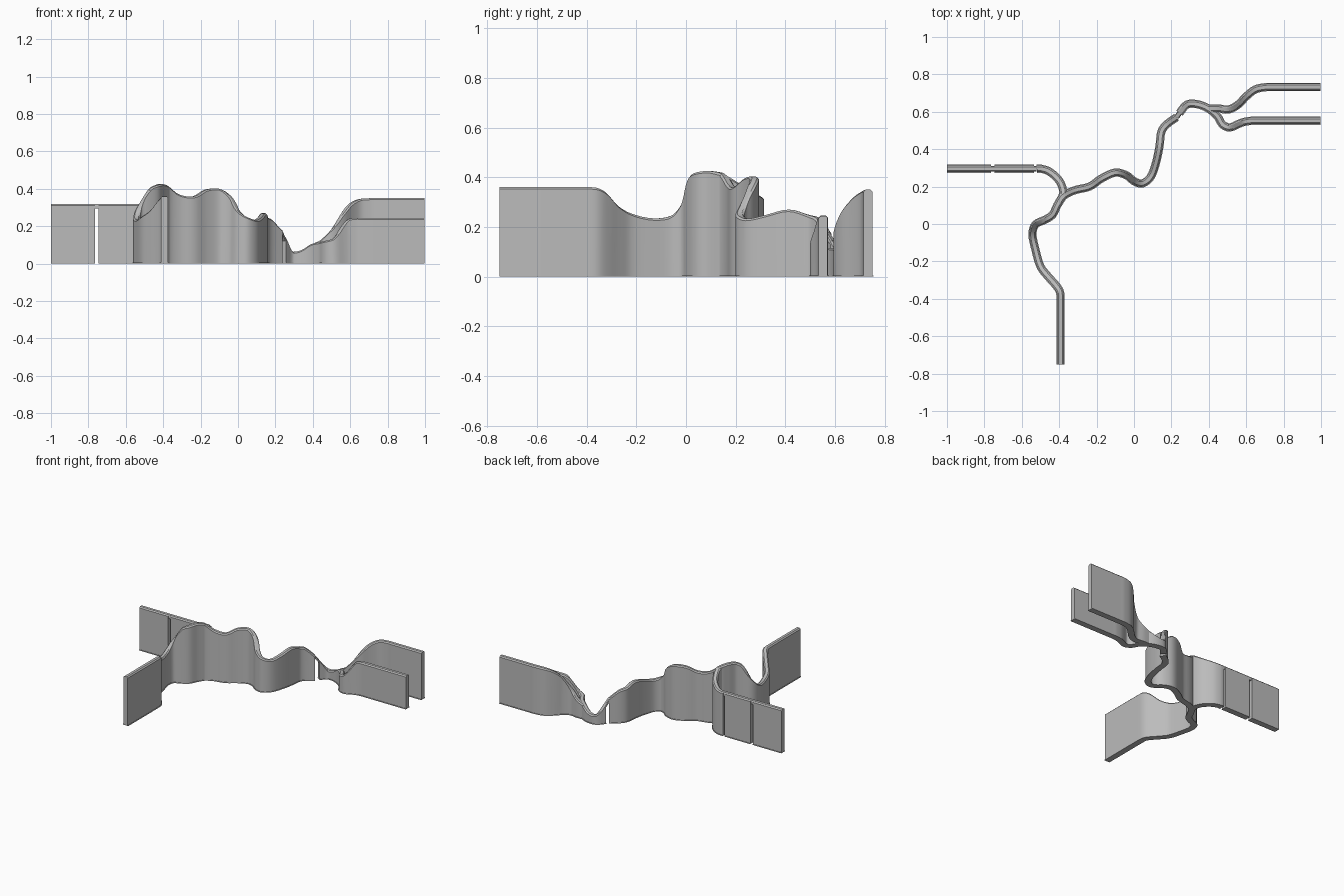
import bpy, bmesh, math
from mathutils import Vector

cube = bpy.data.objects.get("Cube")
if cube:
    bpy.data.objects.remove(cube, do_unlink=True)

grey = bpy.data.materials.new("plain_grey")
grey.use_nodes = True
COLOUR = (0.5, 0.5, 0.5, 1)
grey.diffuse_color = COLOUR
grey.node_tree.nodes["Principled BSDF"].inputs["Base Color"].default_value = COLOUR

HALF = 0.018      # half thickness of a wall
FOOT = 0.022      # half width of the thin foot
BEVEL = 0.008


def smooth_path(points, steps=4):
    """Hermite curve through (x, y, height) points, tangents scaled by spacing."""
    pts = [Vector(p) for p in points]
    last = len(pts) - 1
    if last == 1:
        return pts

    def tangent(i):
        a, b, c = pts[max(i - 1, 0)], pts[i], pts[min(i + 1, last)]
        return (c - a) / ((b - a).length + (c - b).length)

    result = []
    for i in range(last):
        a, b = pts[i], pts[i + 1]
        size = (b - a).length
        for k in range(steps):
            t = k / steps
            s = t * t * (3 - 2 * t)
            result.append(a.lerp(b, s)
                          + tangent(i) * size * t * (1 - t) ** 2
                          - tangent(i + 1) * size * t * t * (1 - t))
    return result + [pts[-1]]


def wall_profile(height):
    """Footed wall with a chamfered top: right side going up."""
    return [(FOOT, 0), (FOOT, 0.005), (HALF, 0.005),
            (HALF, height - BEVEL), (HALF - BEVEL, height)]


def bridge_profile(height):
    """Slim strip left along the top of a slot."""
    side = HALF - BEVEL / 2
    return [(side, height - 0.025), (side, height - BEVEL), (HALF - BEVEL, height)]


def loft(name, points, profile=wall_profile):
    path = smooth_path(points)
    bm = bmesh.new()
    rings = []
    for i, p in enumerate(path):
        along = path[min(i + 1, len(path) - 1)] - path[max(i - 1, 0)]
        side = Vector((along.y, -along.x, 0)).normalized()
        half = profile(p.z)
        section = half + [(-w, z) for w, z in reversed(half)]
        rings.append([bm.verts.new((p.x + side.x * w, p.y + side.y * w, z))
                      for w, z in section])
    count = len(rings[0])
    for a, b in zip(rings, rings[1:]):
        for k in range(count):
            n = (k + 1) % count
            bm.faces.new((a[k], a[n], b[n], b[k]))
    bm.faces.new(rings[0])
    bm.faces.new(list(reversed(rings[-1])))
    bmesh.ops.recalc_face_normals(bm, faces=bm.faces)
    mesh = bpy.data.meshes.new(name)
    bm.to_mesh(mesh)
    bm.free()
    mesh.materials.append(grey)
    obj = bpy.data.objects.new(name, mesh)
    bpy.context.collection.objects.link(obj)
    bpy.ops.object.select_all(action="DESELECT")
    obj.select_set(True)
    bpy.context.view_layer.objects.active = obj
    bpy.ops.object.shade_smooth_by_angle(angle=math.radians(25))


# Front wall, winding back to the first junction
loft("front_wall", [
    (-.393, -.75, .36), (-.393, -.4, .36), (-.397, -.36, .357), (-.42, -.325, .335),
    (-.46, -.28, .285), (-.5, -.227, .255), (-.527, -.136, .235), (-.543, -.056, .247),
    (-.527, -.003, .31), (-.473, .024, .4), (-.435, .05, .42), (-.41, .1, .425),
    (-.38, .147, .415)])

# Middle wall from the first junction to the slot
gap_start, gap_end = (.228, .571, .18), (.243, .593, .145)
loft("middle_wall", [
    (-.41, .1, .425), (-.38, .147, .415), (-.318, .18, .37), (-.238, .2, .36),
    (-.174, .243, .395), (-.1, .275, .4), (-.04, .26, .36), (.003, .227, .285),
    (.045, .217, .25), (.088, .25, .233), (.115, .318, .247), (.136, .414, .27),
    (.147, .495, .248), (.174, .532, .235), gap_start])
loft("middle_slot_bridge", [gap_start, gap_end], bridge_profile)

# Fork after the slot: low saddle shared by both branches
saddle = [gap_end, (.286, .64, .067), (.34, .64, .072), (.398, .617, .105)]
loft("lower_branch_wall", saddle + [
    (.447, .575, .115), (.473, .532, .122), (.51, .516, .135), (.564, .537, .21),
    (.59, .546, .238), (.63, .552, .245), (.66, .552, .245), (.998, .552, .245)])
loft("upper_branch_wall", saddle[-1:] + [
    (.447, .618, .13), (.505, .612, .19), (.559, .64, .27), (.6, .682, .32),
    (.65, .72, .345), (.71, .732, .35), (.75, .732, .35), (.998, .732, .35)])

# Left wall, cut by two narrow slots
ROW, TOP = .295, .32
slots = [(-.765, -.745), (-.535, -.52)]
start = -1
for number, (a, b) in enumerate(slots, 1):
    loft(f"left_wall_panel_{number}", [(start, ROW, TOP), (a, ROW, TOP)])
    loft(f"left_slot_bridge_{number}", [(a, ROW, TOP), (b, ROW, TOP)], bridge_profile)
    start = b
loft("left_wall_bend", [
    (start, ROW, TOP), (-.495, ROW, TOP), (-.452, .28, .33), (-.4, .232, .36),
    (-.378, .174, .4), (-.385, .14, .415)])
